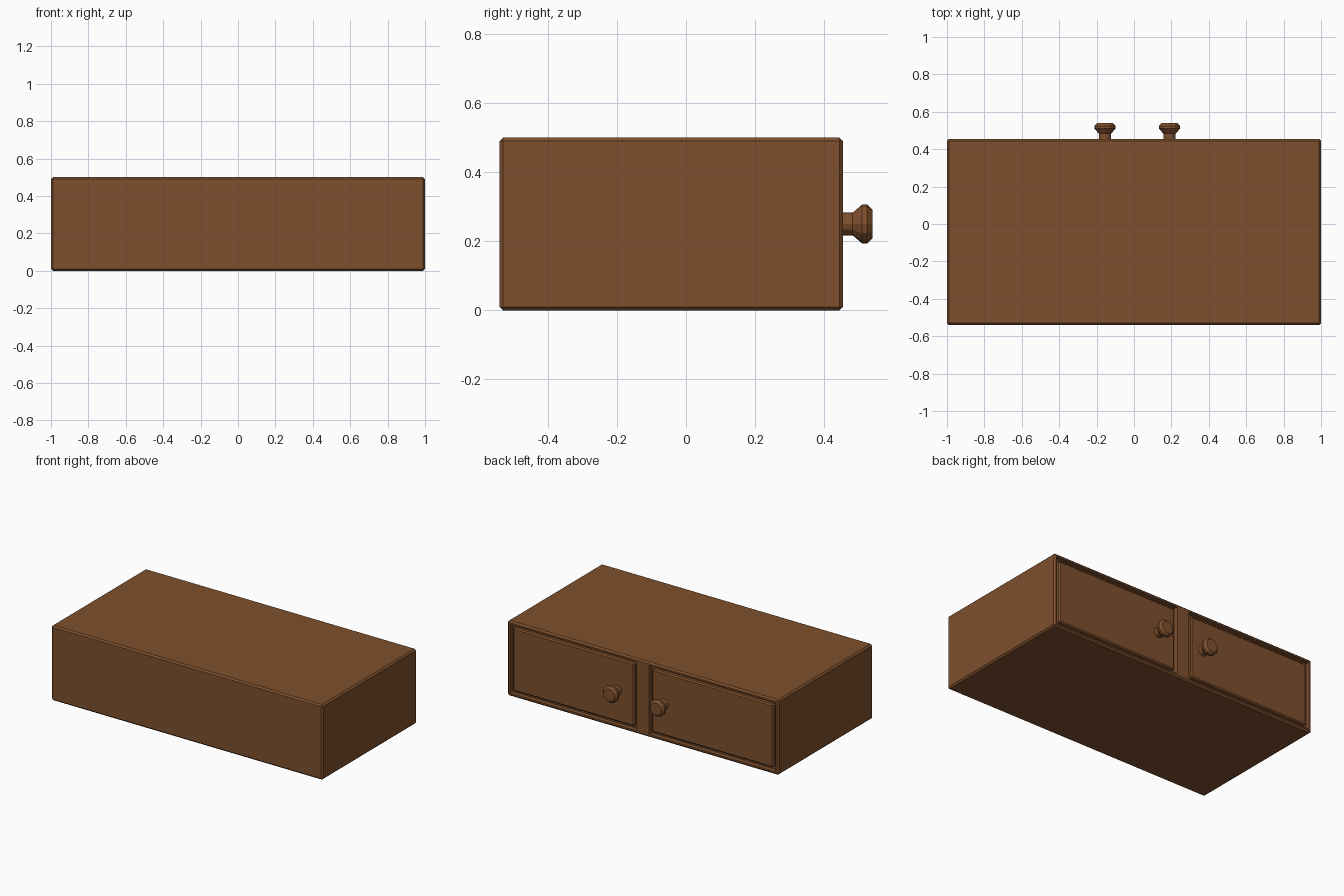
import bpy, bmesh, math

if "Cube" in bpy.data.objects:
    bpy.data.objects.remove(bpy.data.objects["Cube"])

wood = bpy.data.materials.new("brown_wood")
wood.diffuse_color = (0.21, 0.08, 0.026, 1)
wood.use_nodes = True
wood.node_tree.nodes["Principled BSDF"].inputs["Base Color"].default_value = wood.diffuse_color
BACK, FRONT = -0.54, 0.455      # extent of the case in y
MID_Z = 0.25


def finish(bm, name):
    bmesh.ops.recalc_face_normals(bm, faces=bm.faces)
    mesh = bpy.data.meshes.new(name)
    bm.to_mesh(mesh)
    bm.free()
    mesh.materials.append(wood)
    ob = bpy.data.objects.new(name, mesh)
    bpy.context.collection.objects.link(ob)
    return ob


def box(name, lo, hi, bevel):
    bm = bmesh.new()
    bmesh.ops.create_cube(bm, size=1)
    for v in bm.verts:
        v.co = [(a + b) / 2 + c * (b - a) for a, b, c in zip(lo, hi, v.co)]
    if bevel:
        bmesh.ops.bevel(bm, geom=bm.edges[:], offset=bevel, segments=1,
                        affect='EDGES', profile=0.5)
    return finish(bm, name)


def knob(name, x, sides=12):
    # stem, flared neck, rim and chamfered face: (y, radius)
    profile = [(FRONT - 0.02, 0.033), (0.483, 0.033), (0.51, 0.056),
               (0.525, 0.056), (0.54, 0.042)]
    bm = bmesh.new()
    rings = []
    for y, r in profile:
        rings.append([bm.verts.new((x + r * math.cos(2 * math.pi * i / sides), y,
                                    MID_Z + r * math.sin(2 * math.pi * i / sides)))
                      for i in range(sides)])
    for a, b in zip(rings, rings[1:]):
        for i in range(sides):
            j = (i + 1) % sides
            bm.faces.new((a[i], a[j], b[j], b[i]))
    bm.faces.new(rings[0])
    bm.faces.new(rings[-1])
    return finish(bm, name)


# case with two shallow openings
case = box("case", (-1, BACK, 0), (1, FRONT, 0.5), 0.01)
for side, label, knob_x in ((1, "right", 0.19), (-1, "left", -0.155)):
    xs = sorted((side * 0.045, side * 0.98))
    cutter = box(label + "_opening_cutter", (xs[0], FRONT - 0.03, 0.02),
                 (xs[1], FRONT + 0.1, 0.48), 0)
    cutter.hide_render = True
    cutter.hide_viewport = True
    cut = case.modifiers.new(label + "_opening", 'BOOLEAN')
    cut.operation = 'DIFFERENCE'
    cut.solver = 'EXACT'
    cut.object = cutter
    # door panel and its knob
    xs = sorted((side * 0.065, side * 0.96))
    box(label + "_door", (xs[0], FRONT - 0.04, 0.04), (xs[1], FRONT - 0.003, 0.46), 0.008)
    knob(label + "_knob", knob_x)
